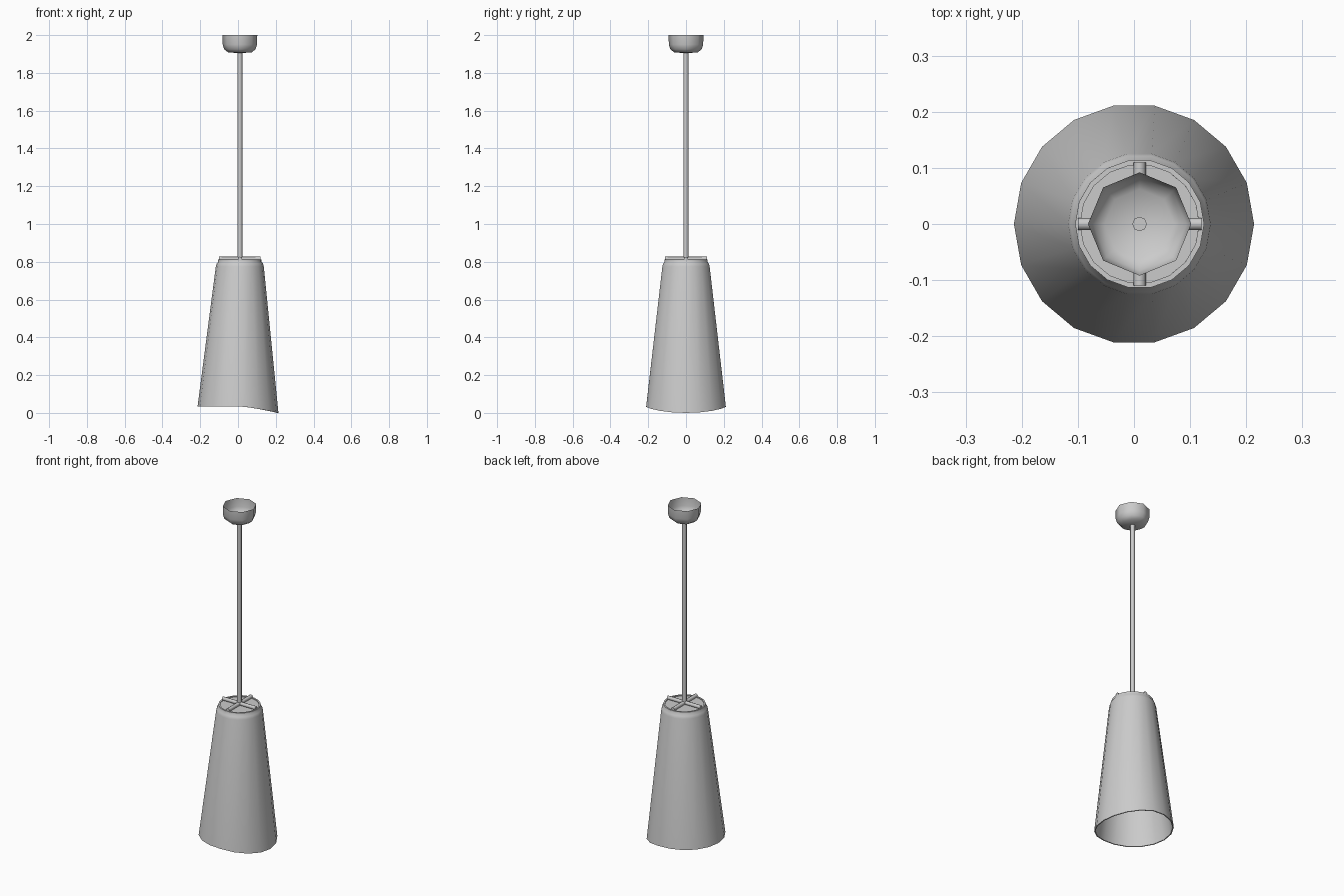
import bpy, bmesh, math
from mathutils import Matrix, Vector

cube = bpy.data.objects.get("Cube")
if cube:
    bpy.data.objects.remove(cube, do_unlink=True)

AXIS = 0.01          # the rod hangs slightly off centre
RIM = 0.035          # height of the shade's lower edge

grey = bpy.data.materials.new("grey")
grey.use_nodes = True
colour = (0.6, 0.6, 0.6, 1)
grey.diffuse_color = colour
grey.node_tree.nodes["Principled BSDF"].inputs["Base Color"].default_value = colour


def finish(name, bm, angle=40):
    bmesh.ops.recalc_face_normals(bm, faces=bm.faces)
    mesh = bpy.data.meshes.new(name)
    bm.to_mesh(mesh)
    bm.free()
    mesh.materials.append(grey)
    obj = bpy.data.objects.new(name, mesh)
    bpy.context.collection.objects.link(obj)
    bpy.ops.object.select_all(action="DESELECT")
    obj.select_set(True)
    bpy.context.view_layer.objects.active = obj
    bpy.ops.object.shade_smooth_by_angle(angle=math.radians(angle))
    return obj


def lathe(profile, sides):
    """Spin a (radius, height) profile about the z axis."""
    bm = bmesh.new()
    verts = [bm.verts.new((r, 0, z)) for r, z in profile]
    edges = [bm.edges.new(pair) for pair in zip(verts, verts[1:])]
    bmesh.ops.spin(bm, geom=verts + edges, cent=(0, 0, 0), axis=(0, 0, 1),
                   angle=math.tau, steps=sides, use_duplicate=False)
    bmesh.ops.remove_doubles(bm, verts=bm.verts, dist=0.0005)
    return bm


def tube(name, start, end, radius, sides):
    start, end = Vector(start), Vector(end)
    along = end - start
    turn = along.to_track_quat("Z", "Y").to_matrix().to_4x4()
    bm = bmesh.new()
    bmesh.ops.create_cone(bm, cap_ends=True, segments=sides, radius1=radius,
                          radius2=radius, depth=along.length,
                          matrix=Matrix.Translation((start + end) / 2) @ turn)
    return finish(name, bm, 62)


# Shade: hollow cone with inner wall, rounded shoulder and lipped cap
shade = lathe([(0, 0.795), (0.112, 0.795), (0.121, 0.775), (0.208, RIM),
               (0.214, RIM), (0.127, 0.775), (0.123, 0.79), (0.115, 0.80),
               (0.115, 0.811), (0.106, 0.811), (0.106, 0.806), (0, 0.806)], 18)
for v in shade.verts:
    # The lower edge sags on the left side, and the cone leans to the rod
    if v.co.z < 0.05:
        v.co.z -= RIM * max(0, v.co.x / v.co.xy.length) ** 1.4
    v.co.x += AXIS * max(0, v.co.z - RIM) / 0.77
finish("shade", shade)

# Crossed support bars on the cap
tube("cross_bar_side", (AXIS - 0.11, 0, 0.816), (AXIS + 0.11, 0, 0.816), 0.011, 8)
tube("cross_bar_depth", (AXIS, -0.11, 0.816), (AXIS, 0.11, 0.816), 0.011, 8)

# Hanging rod
tube("rod", (AXIS, 0, 0.81), (AXIS, 0, 1.915), 0.013, 8)

# Open ceiling cup
cup = lathe([(0, 1.905), (0.062, 1.908), (0.083, 1.925), (0.091, 1.95),
             (0.092, 2.0)], 8)
bmesh.ops.translate(cup, verts=cup.verts, vec=(AXIS, 0, 0))
finish("ceiling_cup", cup, 50)
